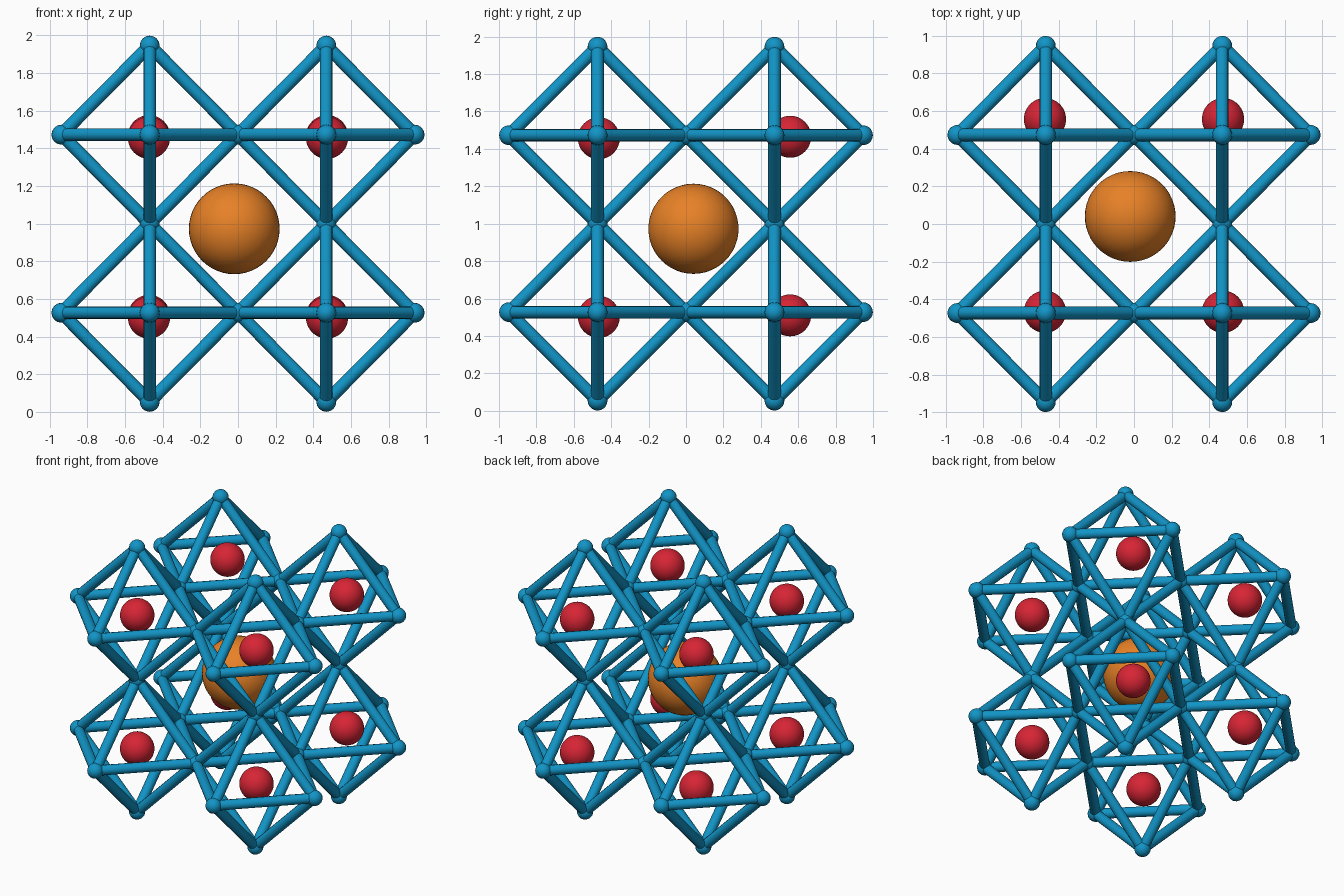
import bpy, bmesh
from math import radians
from itertools import product, combinations
from mathutils import Vector, Matrix

if "Cube" in bpy.data.objects:
    bpy.data.objects.remove(bpy.data.objects["Cube"])

HALF = Vector((0.469, 0.473, 0.473))   # octahedron half-size and centre offset
MID = Vector((0, 0, 1))
ROD_R, JOINT_R = 0.034, 0.053


def material(name, rgb):
    m = bpy.data.materials.new(name)
    m.diffuse_color = (*rgb, 1)
    m.use_nodes = True
    m.node_tree.nodes["Principled BSDF"].inputs["Base Color"].default_value = m.diffuse_color
    return m


blue = material("blue", (0.006, 0.30, 0.57))
red = material("red", (0.68, 0.018, 0.035))
orange = material("orange", (0.80, 0.22, 0.02))


def finish(bm, name, mat, angle=50):
    mesh = bpy.data.meshes.new(name)
    bm.to_mesh(mesh)
    bm.free()
    mesh.materials.append(mat)
    ob = bpy.data.objects.new(name, mesh)
    bpy.context.collection.objects.link(ob)
    bpy.ops.object.select_all(action='DESELECT')
    ob.select_set(True)
    bpy.context.view_layer.objects.active = ob
    bpy.ops.object.shade_smooth_by_angle(angle=radians(angle))
    return ob


def add_rod(bm, a, b):
    d = b - a
    mat = Matrix.Translation((a + b) / 2) @ d.to_track_quat('Z', 'Y').to_matrix().to_4x4()
    bmesh.ops.create_cone(bm, cap_ends=True, segments=12, radius1=ROD_R,
                          radius2=ROD_R, depth=d.length, matrix=mat)


def add_ball(bm, centre, r, u=16, v=10):
    mat = Matrix.Translation(centre) @ Matrix.Rotation(radians(90), 4, 'X')
    bmesh.ops.create_uvsphere(bm, u_segments=u, v_segments=v, radius=r, matrix=mat)


def sphere(name, centre, r, mat):
    bm = bmesh.new()
    add_ball(bm, Vector(centre), r, 48, 24)
    finish(bm, name, mat)


joints = set()
for s in product((-1, 1), repeat=3):
    tag = "_".join(("left" if s[0] < 0 else "right",
                    "front" if s[1] < 0 else "back",
                    "lower" if s[2] < 0 else "upper"))
    centre = MID + Vector(s) * HALF
    # Six tips of the octahedron, joined unless opposite
    tips = []
    for axis, sign in product(range(3), (-1, 1)):
        p = centre.copy()
        p[axis] += sign * HALF[axis]
        tips.append((axis, p))
        joints.add(tuple(round(c, 4) for c in p))
    bm = bmesh.new()
    for (i, a), (j, b) in combinations(tips, 2):
        if i != j:
            add_rod(bm, a, b)
    finish(bm, "octahedron_frame_" + tag, blue)

    # Off-centre small atom inside each cage
    y, lift = (-0.466, 0.0) if s[1] < 0 else (0.557, 0.008)
    z = (0.502 if s[2] < 0 else 1.457) + lift
    sphere("small_atom_" + tag, (0.473 * s[0], y, z), 0.112, red)

# Joint balls on every frame corner, shared corners once
bm = bmesh.new()
for p in sorted(joints):
    add_ball(bm, Vector(p), JOINT_R)
finish(bm, "joint_balls", blue)

# Large atom in the middle
sphere("central_atom", (-0.02, 0.04, 0.973), 0.241, orange)
